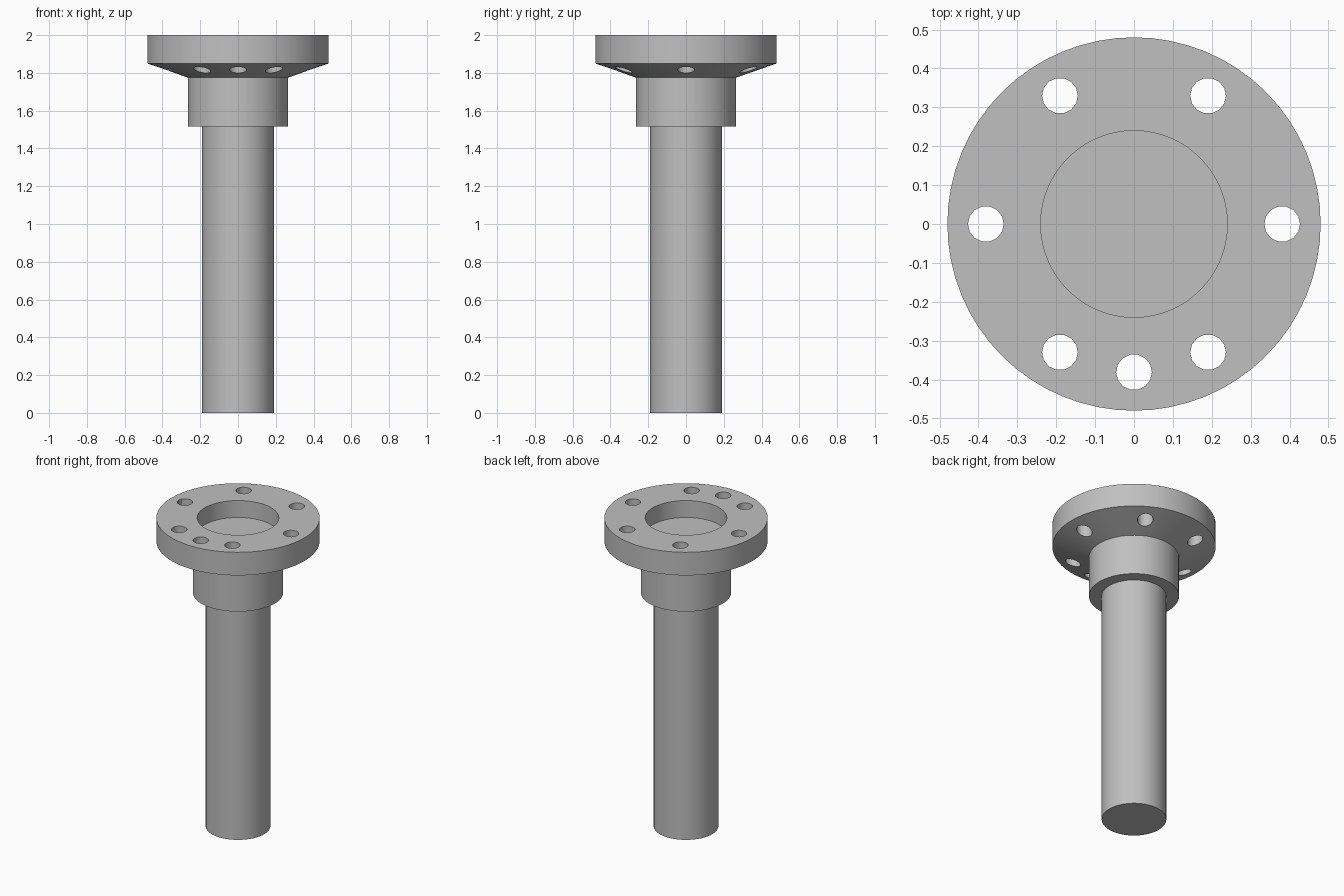
import bpy
import bmesh
from math import cos, sin, radians, tau

cube = bpy.data.objects.get("Cube")
if cube:
    bpy.data.objects.remove(cube, do_unlink=True)

# Single grey metal material
GREY = (0.53, 0.53, 0.53, 1)
metal = bpy.data.materials.new("grey_metal")
metal.use_nodes = True
metal.diffuse_color = GREY
metal.node_tree.nodes["Principled BSDF"].inputs["Base Color"].default_value = GREY


def finish(name, bm):
    bmesh.ops.recalc_face_normals(bm, faces=bm.faces)
    mesh = bpy.data.meshes.new(name)
    bm.to_mesh(mesh)
    bm.free()
    mesh.materials.append(metal)
    obj = bpy.data.objects.new(name, mesh)
    bpy.context.collection.objects.link(obj)
    return obj


def lathe(name, profile, segments=64):
    """Closed solid from (radius, height) rings, capped at both ends."""
    bm = bmesh.new()
    rings = [[bm.verts.new((r * cos(tau * i / segments), r * sin(tau * i / segments), z))
              for i in range(segments)] for r, z in profile]
    for low, high in zip(rings, rings[1:]):
        for i in range(segments):
            j = (i + 1) % segments
            bm.faces.new((low[i], low[j], high[j], high[i]))
    bm.faces.new(rings[0])
    bm.faces.new(rings[-1])
    return finish(name, bm)


def select_only(obj):
    bpy.ops.object.select_all(action="DESELECT")
    obj.select_set(True)
    bpy.context.view_layer.objects.active = obj


# Stepped shaft, collar, tapered flange and round recess in the top
body = lathe("flanged_shaft", [
    (0.19, 0), (0.19, 1.515),
    (0.265, 1.515), (0.265, 1.775),
    (0.48, 1.85), (0.48, 2.0),
    (0.24, 2.0), (0.24, 1.89),
])

# Bolt holes: six evenly spaced, one moved round beside the front pair
BOLT_CIRCLE, HOLE_RADIUS = 0.381, 0.046
for angle in (0, 60, 120, 180, 240, 270, 300):
    cutter = lathe("bolt_hole_cutter", [(HOLE_RADIUS, 1.6), (HOLE_RADIUS, 2.1)], 14)
    a = radians(angle)
    cutter.location = (BOLT_CIRCLE * cos(a), BOLT_CIRCLE * sin(a), 0)
    cutter.hide_render = True
    cut = body.modifiers.new("bolt_hole", "BOOLEAN")
    cut.operation = "DIFFERENCE"
    cut.solver = "EXACT"
    cut.object = cutter
    select_only(body)
    bpy.ops.object.modifier_apply(modifier=cut.name)
    bpy.data.objects.remove(cutter, do_unlink=True)

# Round surfaces smooth, rims crisp (the taper meets the collar at a shallow angle)
select_only(body)
bpy.ops.object.shade_smooth_by_angle(angle=radians(30))
